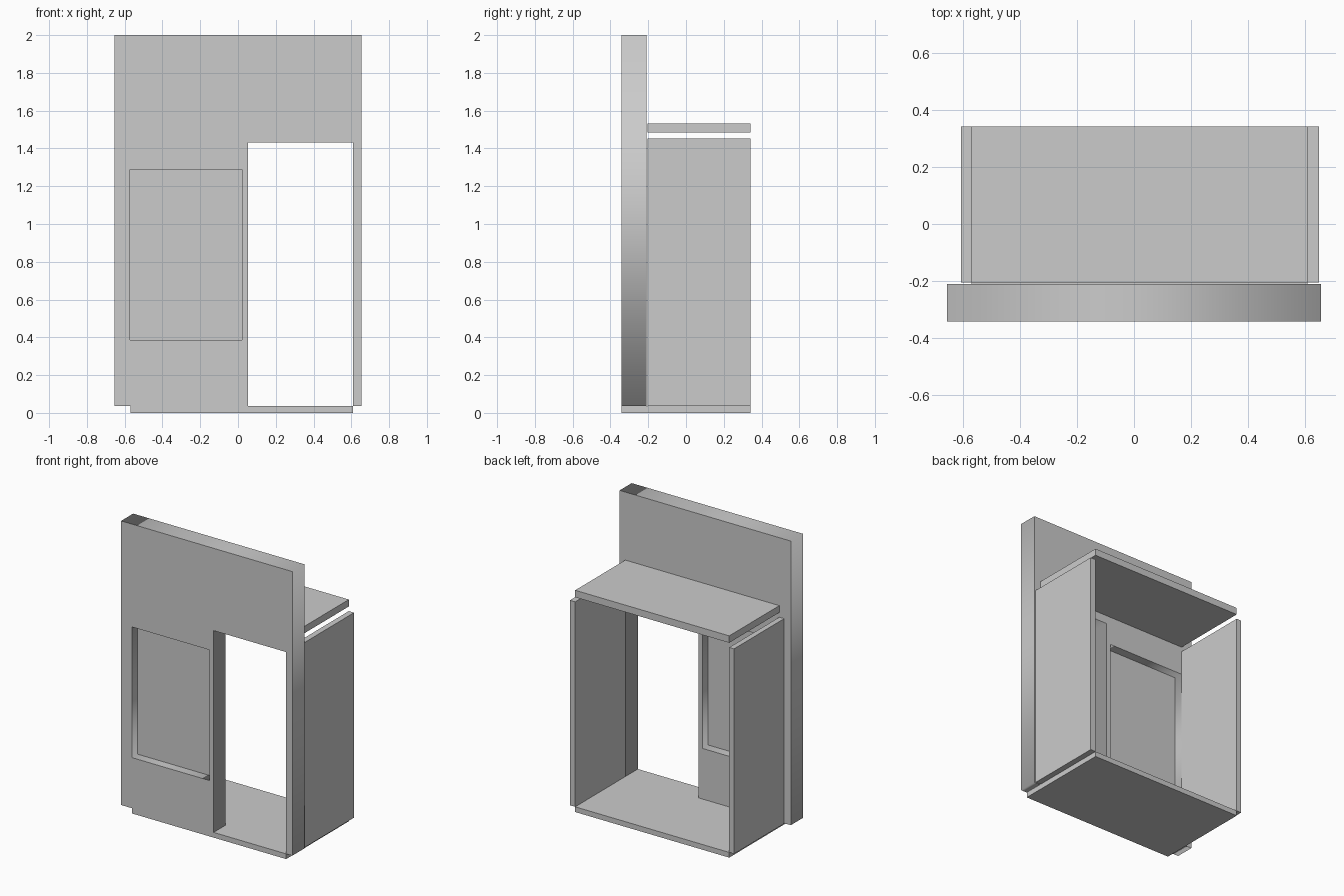
import bpy
import math

if "Cube" in bpy.data.objects:
    bpy.data.objects.remove(bpy.data.objects["Cube"])


def box(name, x, y, z):
    """Box from (min, max) ranges on each axis."""
    bpy.ops.mesh.primitive_cube_add(size=1)
    ob = bpy.context.object
    ob.name = name
    ob.location = [(a + b) / 2 for a, b in (x, y, z)]
    ob.scale = [b - a for a, b in (x, y, z)]
    bpy.ops.object.transform_apply(location=True, rotation=False, scale=True)
    return ob


def wall(name, loops, y):
    """Upright wall from x/z outlines (first outer, then holes), thick along y."""
    curve = bpy.data.curves.new(name, 'CURVE')
    curve.dimensions = '2D'
    curve.fill_mode = 'BOTH'
    curve.extrude = (y[1] - y[0]) / 2
    for pts in loops:
        spline = curve.splines.new('POLY')
        spline.points.add(len(pts) - 1)
        for p, (px, pz) in zip(spline.points, pts):
            p.co = (px, pz, 0, 1)
        spline.use_cyclic_u = True
    ob = bpy.data.objects.new(name, curve)
    bpy.context.collection.objects.link(ob)
    ob.location.y = (y[0] + y[1]) / 2
    ob.rotation_euler.x = math.pi / 2
    bpy.ops.object.select_all(action='DESELECT')
    ob.select_set(True)
    bpy.context.view_layer.objects.active = ob
    bpy.ops.object.convert(target='MESH')
    bpy.ops.object.transform_apply(location=True, rotation=True, scale=True)
    return bpy.context.object


FRONT, BACK = -0.342, 0.342
BASE = 0.036                      # top of the floor slab
INNER_L, INNER_R = -0.57, 0.608   # inside faces of the booth
DEPTH = (-0.205, BACK)            # sides and roof

# Front wall with doorway notch and window hole
win_x, win_z = (-0.572, 0.021), (0.386, 1.289)
outline = [(-0.655, BASE), (0.053, BASE), (0.053, 1.431), (INNER_R, 1.431),
           (INNER_R, BASE), (0.655, BASE), (0.655, 2.0), (-0.655, 2.0)]
window = [(win_x[0], win_z[0]), (win_x[0], win_z[1]),
          (win_x[1], win_z[1]), (win_x[1], win_z[0])]
wall("front_wall", [outline, window], (FRONT, -0.21))

# Thin pane set midway in the window
box("window_pane", win_x, (-0.28, -0.272), win_z)

# Floor slab and raised roof slab
box("floor", (INNER_L, INNER_R), (FRONT, BACK), (0, BASE))
box("roof", (INNER_L, INNER_R), DEPTH, (1.485, 1.533))

# Side walls
for name, x in (("left_side_wall", (-0.607, INNER_L)),
                ("right_side_wall", (INNER_R, 0.648))):
    box(name, x, DEPTH, (BASE, 1.453))
